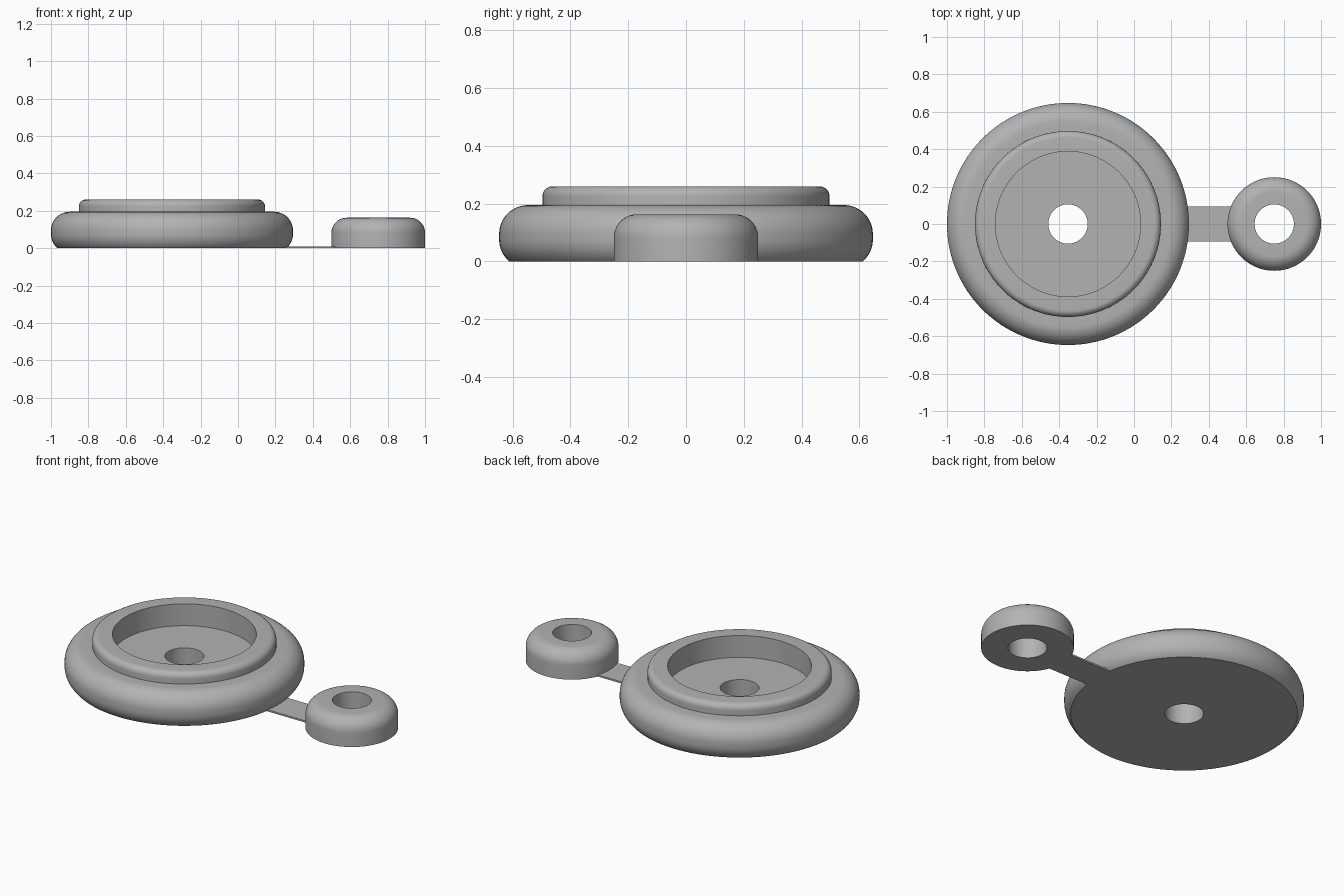
import bpy
import bmesh
from math import cos, sin, pi, radians, asin

cube = bpy.data.objects.get("Cube")
if cube:
    bpy.data.objects.remove(cube, do_unlink=True)

grey = bpy.data.materials.new("plain grey")
grey.use_nodes = True
colour = (0.45, 0.45, 0.45, 1)
grey.diffuse_color = colour
grey.node_tree.nodes["Principled BSDF"].inputs["Base Color"].default_value = colour


def arc(r, z, radius, start, end, steps):
    """Profile points (r, z) along a circular arc, angles in radians."""
    angles = [start + (end - start) * i / steps for i in range(steps + 1)]
    return [(r + radius * cos(a), z + radius * sin(a)) for a in angles]


def finish(name, bm):
    bmesh.ops.recalc_face_normals(bm, faces=bm.faces)
    mesh = bpy.data.meshes.new(name)
    bm.to_mesh(mesh)
    bm.free()
    mesh.materials.append(grey)
    obj = bpy.data.objects.new(name, mesh)
    bpy.context.collection.objects.link(obj)
    return obj


def lathe(name, profile, x, sides=128):
    """Spin a closed profile around a vertical axis at x."""
    bm = bmesh.new()
    rings = []
    for i in range(sides):
        a = 2 * pi * i / sides
        rings.append([bm.verts.new((x + r * cos(a), r * sin(a), z)) for r, z in profile])
    n = len(profile)
    for i in range(sides):
        near, far = rings[i], rings[(i + 1) % sides]
        for j in range(n):
            k = (j + 1) % n
            bm.faces.new((near[j], far[j], far[k], near[k]))
    obj = finish(name, bm)
    bpy.ops.object.select_all(action="DESELECT")
    obj.select_set(True)
    bpy.context.view_layer.objects.active = obj
    bpy.ops.object.shade_smooth_by_angle(angle=radians(30))
    return obj


hole = 0.105

# Large round base: cut-off bulging side, raised rim, recess and centre hole
bulge, low, high = 0.1, 0.076, 0.095
base_profile = (
    [(hole, 0)]
    + arc(0.547, low, bulge, -asin(low / bulge), 0, 8)
    + arc(0.547, high, bulge, 0, pi / 2, 12)
    + [(0.497, 0.195)]
    + arc(0.462, 0.225, 0.035, 0, pi / 2, 8)
    + [(0.388, 0.26), (0.388, 0.13), (hole, 0.13)]
)
lathe("round_base", base_profile, -0.353)

# Small ring with a rounded upper edge
ring_profile = (
    [(hole, 0), (0.25, 0)]
    + arc(0.17, 0.083, 0.08, 0, pi / 2, 10)
    + [(hole, 0.163)]
)
lathe("small_ring", ring_profile, 0.75)

# Thin flat strap joining the two
bm = bmesh.new()
bmesh.ops.create_cube(bm, size=1)
bmesh.ops.scale(bm, vec=(0.3, 0.186, 0.01), verts=bm.verts)
bmesh.ops.translate(bm, vec=(0.385, 0, 0.005), verts=bm.verts)
finish("connecting_strap", bm)
